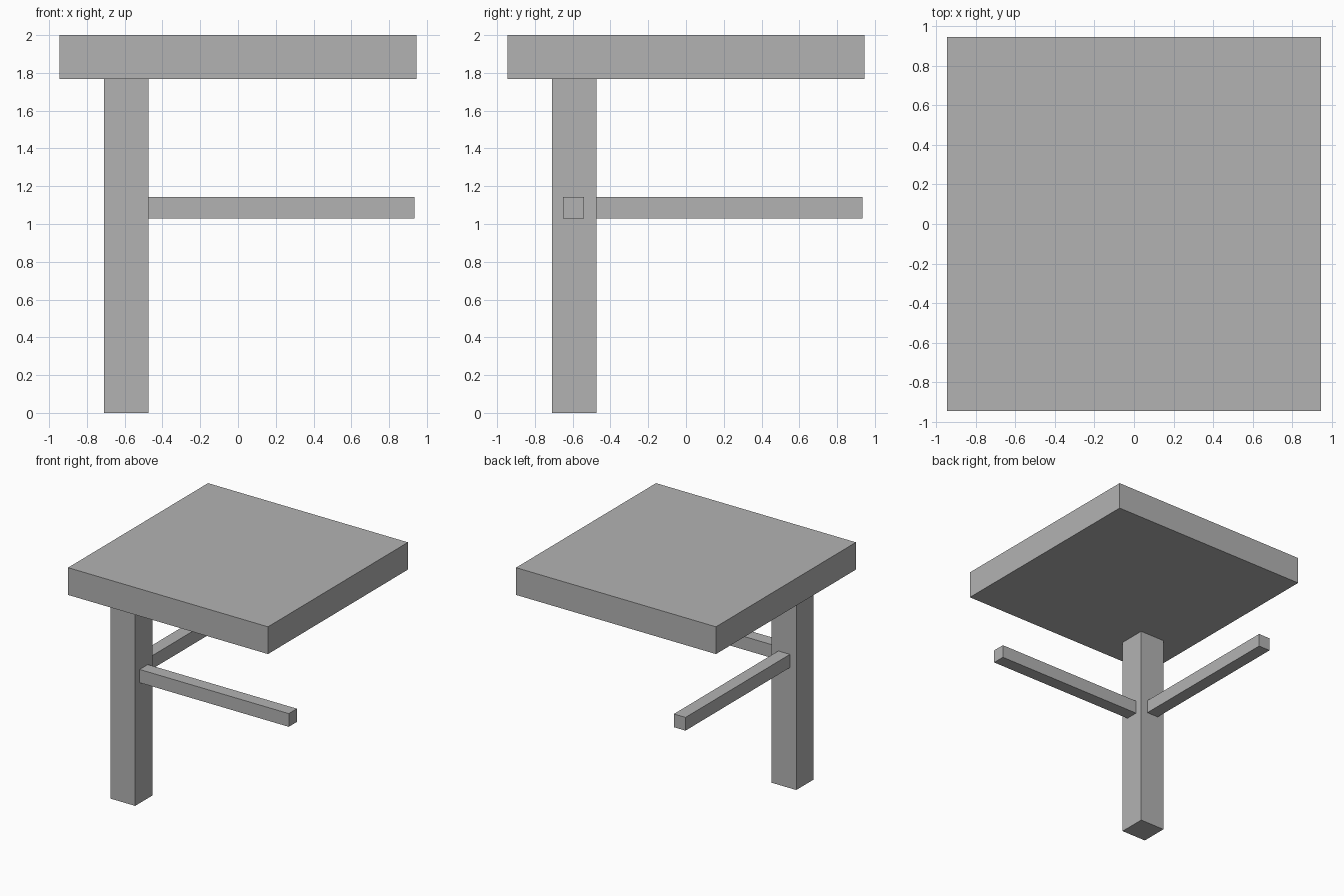
import bpy
import bmesh
from mathutils import Vector

cube = bpy.data.objects.get("Cube")
if cube:
    bpy.data.objects.remove(cube, do_unlink=True)

grey = bpy.data.materials.new("plain_grey")
grey.use_nodes = True
colour = (0.45, 0.45, 0.45, 1)
grey.diffuse_color = colour
grey.node_tree.nodes["Principled BSDF"].inputs["Base Color"].default_value = colour


def box(name, low, high):
    """Flat-faced box between two opposite corners."""
    low, high = Vector(low), Vector(high)
    size, centre = high - low, (low + high) / 2
    bm = bmesh.new()
    bmesh.ops.create_cube(bm, size=1)
    bmesh.ops.scale(bm, vec=size, verts=bm.verts)
    mesh = bpy.data.meshes.new(name)
    bm.to_mesh(mesh)
    bm.free()
    mesh.materials.append(grey)
    obj = bpy.data.objects.new(name, mesh)
    obj.location = centre
    bpy.context.collection.objects.link(obj)
    return obj


HALF = 0.945                            # half width of the top
SEAT_Z = 1.767                          # underside of the top
LEG_OUT, LEG_IN = -0.71, -0.475         # leg faces, same on x and y
RAIL_OUT, RAIL_IN = -0.65, -0.54        # rail sides
RAIL_LOW, RAIL_HIGH = 1.03, 1.143       # rail heights
RAIL_END = 0.935

# Thick square top
box("seat", (-HALF, -HALF, SEAT_Z), (HALF, HALF, 2))

# Single corner leg
box("front_leg", (LEG_OUT, LEG_OUT, 0), (LEG_IN, LEG_IN, SEAT_Z))

# Two rails running from the leg's inner faces
box("front_rail", (LEG_IN, RAIL_OUT, RAIL_LOW), (RAIL_END, RAIL_IN, RAIL_HIGH))
box("side_rail", (RAIL_OUT, LEG_IN, RAIL_LOW), (RAIL_IN, RAIL_END, RAIL_HIGH))
